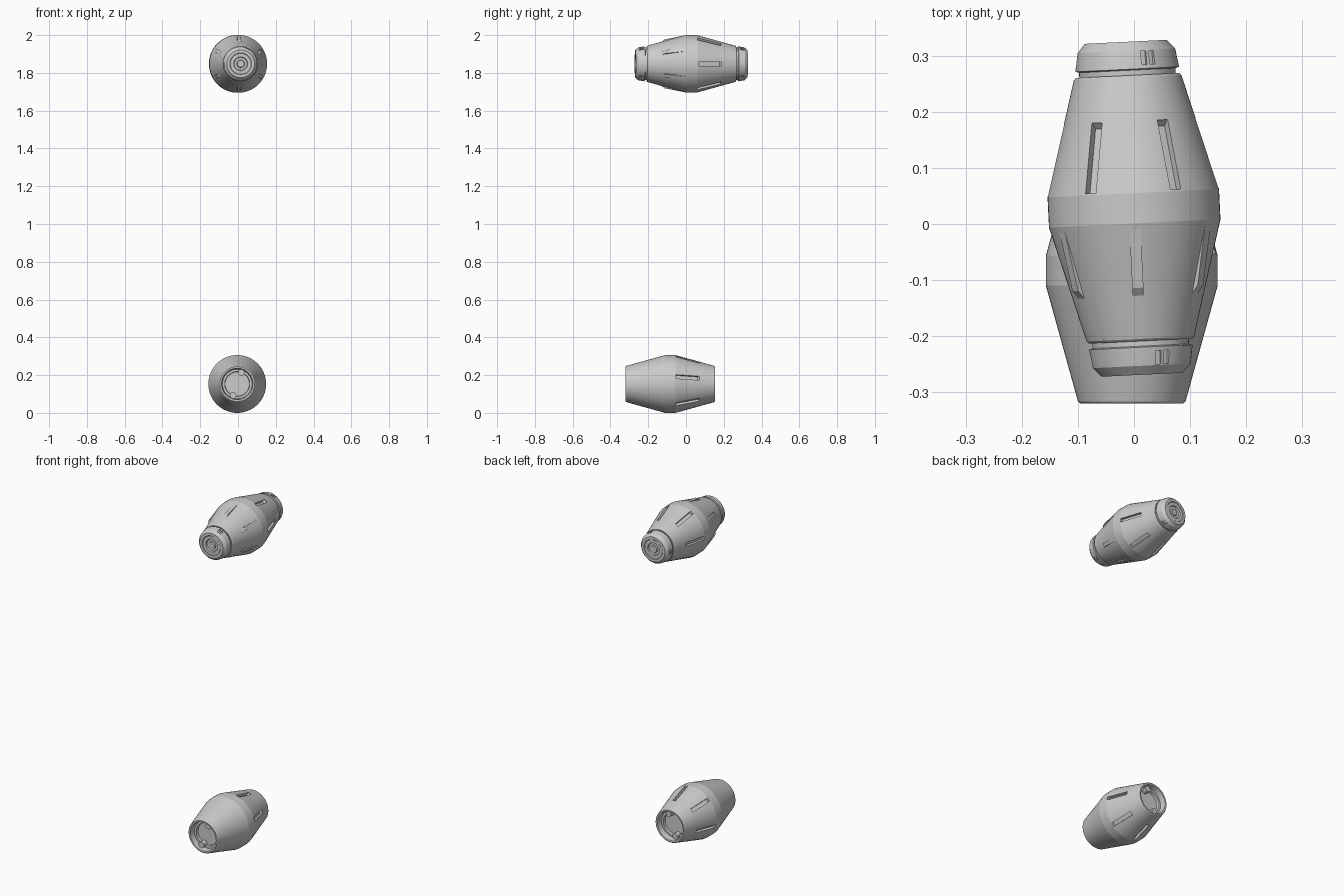
import bpy, bmesh, math
from mathutils import Vector, Matrix

if "Cube" in bpy.data.objects:
    bpy.data.objects.remove(bpy.data.objects["Cube"])

SEG = 64
BODY_END = [(.19, 0), (.19, .064), (.205, .066), (.205, .078), (.236, .083),
            (.237, .092), (.233, .096), (.027, .153)]      # (along axis, radius)
CAP = [(.2, 0), (.2, .07), (.232, .074), (.236, .086), (.246, .086), (.248, .0925),
       (.276, .088), (.281, .087), (.297, .073), (.297, .058), (.294, .055),
       (.294, .037), (.285, .034), (.285, .021), (.291, .018), (.291, 0)]
CUT = [(.03, .165), (.03, .136), (.144, .105), (.155, .114), (.155, .165)]
FIN = [(.027, .125), (.027, .152), (.142, .129), (.156, .1175), (.156, .1)]


def finish(bm, name, smooth=True):
    bmesh.ops.remove_doubles(bm, verts=bm.verts, dist=1e-6)
    bmesh.ops.recalc_face_normals(bm, faces=bm.faces)
    me = bpy.data.meshes.new(name)
    bm.to_mesh(me)
    bm.free()
    ob = bpy.data.objects.new(name, me)
    bpy.context.collection.objects.link(ob)
    return ob


def point(u, r, a, w=0):
    """Point on the y axis system; a is measured from the top towards +x."""
    return Vector((r * math.sin(a) + w * math.cos(a), u, r * math.cos(a) - w * math.sin(a)))


def lathe(name, profile):
    bm = bmesh.new()
    rings = [[bm.verts.new(point(u, r, 2 * math.pi * i / SEG)) for i in range(SEG)] if r
             else [bm.verts.new((0, u, 0))] * SEG for u, r in profile]
    for p, q in zip(rings, rings[1:]):
        for i in range(SEG):
            j = (i + 1) % SEG
            bm.faces.new(list(dict.fromkeys((p[i], p[j], q[j], q[i]))))
    return finish(bm, name)


def prisms(name, profile, side, angles, width):
    """Radial slabs repeated round the barrel axis."""
    bm = bmesh.new()
    for deg in angles:
        a = math.radians(deg)
        p, q = [[bm.verts.new(point(side * u, r, a, w)) for u, r in profile]
                for w in (-width / 2, width / 2)]
        bm.faces.new(p)
        bm.faces.new(q[::-1])
        for i in range(len(p)):
            j = (i + 1) % len(p)
            bm.faces.new((p[i], p[j], q[j], q[i]))
    return finish(bm, name)


def carve(ob, cutter):
    m = ob.modifiers.new("carve", 'BOOLEAN')
    m.operation, m.solver, m.object = 'DIFFERENCE', 'EXACT', cutter
    dg = bpy.context.evaluated_depsgraph_get()
    me = bpy.data.meshes.new_from_object(ob.evaluated_get(dg))
    ob.modifiers.clear()
    ob.data = me
    bpy.data.objects.remove(cutter)


def place(obs, matrix):
    for ob in obs:
        ob.matrix_world = matrix
        bpy.ops.object.select_all(action='DESELECT')
        ob.select_set(True)
        bpy.context.view_layer.objects.active = ob
        bpy.ops.object.shade_smooth_by_angle(angle=math.radians(12))


def barrel(name):
    return lathe(name, BODY_END + [(-u, r) for u, r in reversed(BODY_END)])


# upper barrel: recessed slots behind, raised fins in front
upper = [barrel("upper_barrel")]
carve(upper[0], prisms("slot_cutter", CUT, 1, range(30, 390, 60), .021))
upper.append(prisms("front_fins", FIN, -1, range(0, 360, 60), .02))

# end caps with three pairs of small notches
for side, label in ((1, "back_cap"), (-1, "front_cap")):
    cap = lathe(label, [(side * u, r) for u, r in CAP])
    notch = [(.255, .1), (.255, .084), (.279, .082), (.279, .1)]
    angles = [a + d for a in (25, 145, 265) for d in (-5, 5)]
    carve(cap, prisms("notch_cutter", notch, side, angles, .01))
    upper.append(cap)
place(upper, Matrix.Translation((0, .028, 1.848)) @ Matrix.Rotation(math.radians(2.8), 4, 'Z'))

# lower barrel: open sockets, slots on the back half only
lower = [barrel("lower_barrel")]
carve(lower[0], prisms("slot_cutter", CUT, 1, range(15, 375, 60), .021))

# locking lugs inside both sockets
bm = bmesh.new()
for side in (1, -1):
    for deg in (20, 200):
        pos = point(side * .204, .064, math.radians(deg))
        bmesh.ops.create_cone(bm, cap_ends=True, segments=20, radius1=.017, radius2=.017, depth=.034,
                              matrix=Matrix.Translation(pos) @ Matrix.Rotation(math.pi / 2, 4, 'X'))
lower.append(finish(bm, "socket_lugs"))
place(lower, Matrix.Translation((-.004, -.083, .153)))
